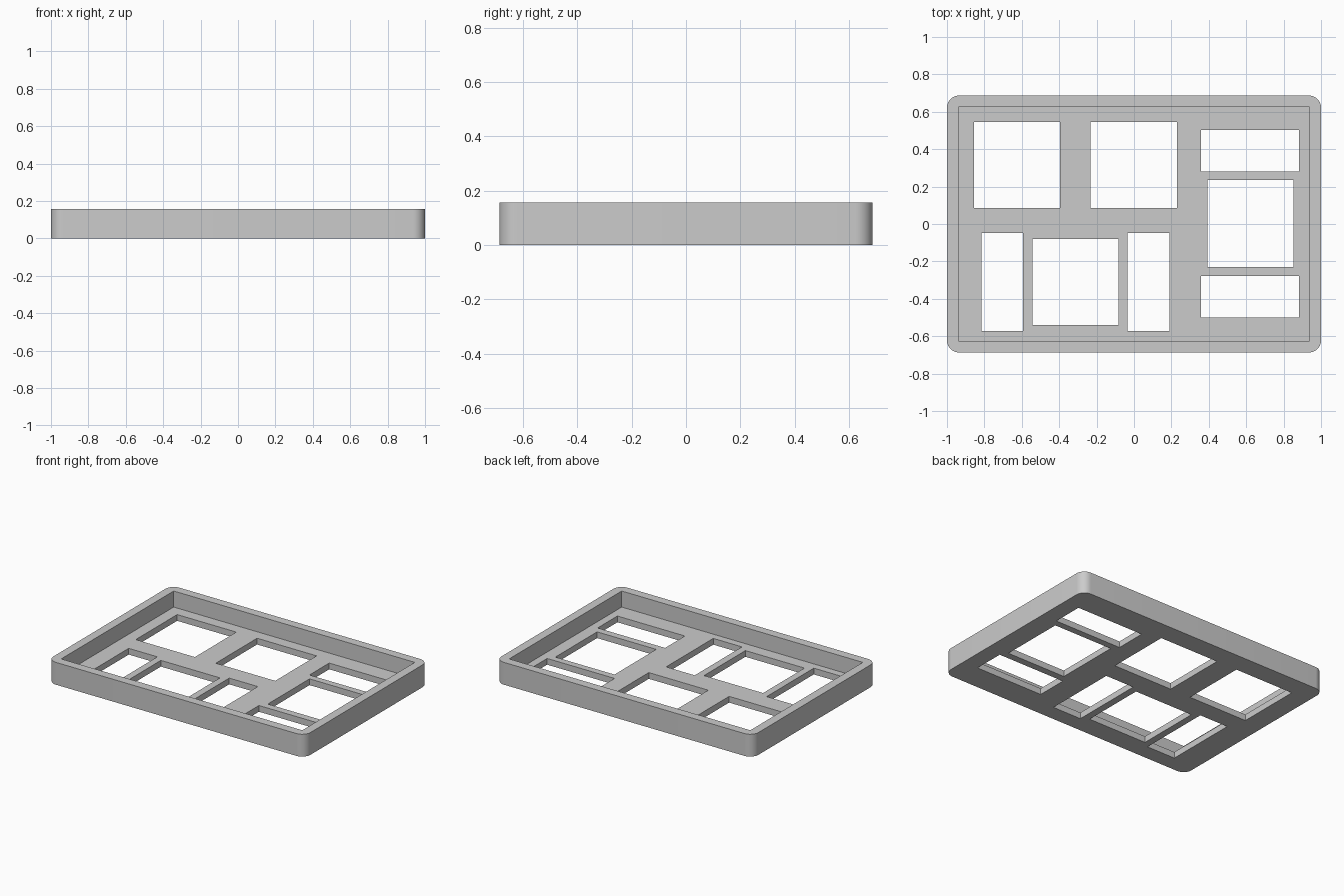
import bpy, bmesh
from mathutils import Matrix

cube = bpy.data.objects.get("Cube")
if cube:
    bpy.data.objects.remove(cube, do_unlink=True)

HEIGHT, FLOOR = 0.157, 0.044
HALF_X, HALF_Y, CORNER = 1.0, 0.687, 0.065
RIM = 0.062

grey = bpy.data.materials.new("light grey")
grey.use_nodes = True
colour = (0.6, 0.6, 0.6, 1)
grey.diffuse_color = colour
grey.node_tree.nodes["Principled BSDF"].inputs["Base Color"].default_value = colour


def add_box(bm, x0, x1, y0, y1, z0, z1):
    """Add an axis-aligned box and return its vertices."""
    centre = Matrix.Translation(((x0 + x1) / 2, (y0 + y1) / 2, (z0 + z1) / 2))
    size = Matrix.Diagonal((x1 - x0, y1 - y0, z1 - z0, 1))
    return bmesh.ops.create_cube(bm, size=1, matrix=centre @ size)["verts"]


def make_object(name, bm):
    mesh = bpy.data.meshes.new(name)
    bm.to_mesh(mesh)
    bm.free()
    mesh.materials.append(grey)
    obj = bpy.data.objects.new(name, mesh)
    bpy.context.collection.objects.link(obj)
    return obj


# Solid body with rounded upright corners
bm = bmesh.new()
add_box(bm, -HALF_X, HALF_X, -HALF_Y, HALF_Y, 0, HEIGHT)
uprights = [e for e in bm.edges if abs(e.verts[0].co.z - e.verts[1].co.z) > 0.1]
bmesh.ops.bevel(bm, geom=uprights, offset=CORNER, segments=10, profile=0.5,
                affect='EDGES')
tray = make_object("tray", bm)

# Square-cornered recess inside the rim
bm = bmesh.new()
add_box(bm, RIM - HALF_X, HALF_X - RIM, RIM - HALF_Y, HALF_Y - RIM, FLOOR, 0.3)
recess = make_object("recess_cutter", bm)

# Openings through the floor: x0, x1, y0, y1
openings = [
    (-0.855, -0.395, 0.085, 0.545),    # back left square
    (-0.233, 0.230, 0.085, 0.545),     # back middle square
    (0.358, 0.883, 0.282, 0.502),      # side column
    (0.392, 0.852, -0.229, 0.235),
    (0.358, 0.883, -0.499, -0.279),
    (-0.816, -0.593, -0.573, -0.049),  # front row
    (-0.544, -0.084, -0.540, -0.080),
    (-0.034, 0.189, -0.573, -0.049),
]
bm = bmesh.new()
for x0, x1, y0, y1 in openings:
    add_box(bm, x0, x1, y0, y1, -0.1, 0.1)
holes = make_object("openings_cutter", bm)

# Cut the recess and openings, then discard the cutters
bpy.context.view_layer.objects.active = tray
tray.select_set(True)
for cutter in (recess, holes):
    cut = tray.modifiers.new(cutter.name, 'BOOLEAN')
    cut.operation = 'DIFFERENCE'
    cut.solver = 'EXACT'
    cut.object = cutter
    bpy.ops.object.modifier_apply(modifier=cut.name)
    bpy.data.objects.remove(cutter, do_unlink=True)

bpy.ops.object.select_all(action='DESELECT')
tray.select_set(True)
bpy.ops.object.shade_smooth_by_angle()
